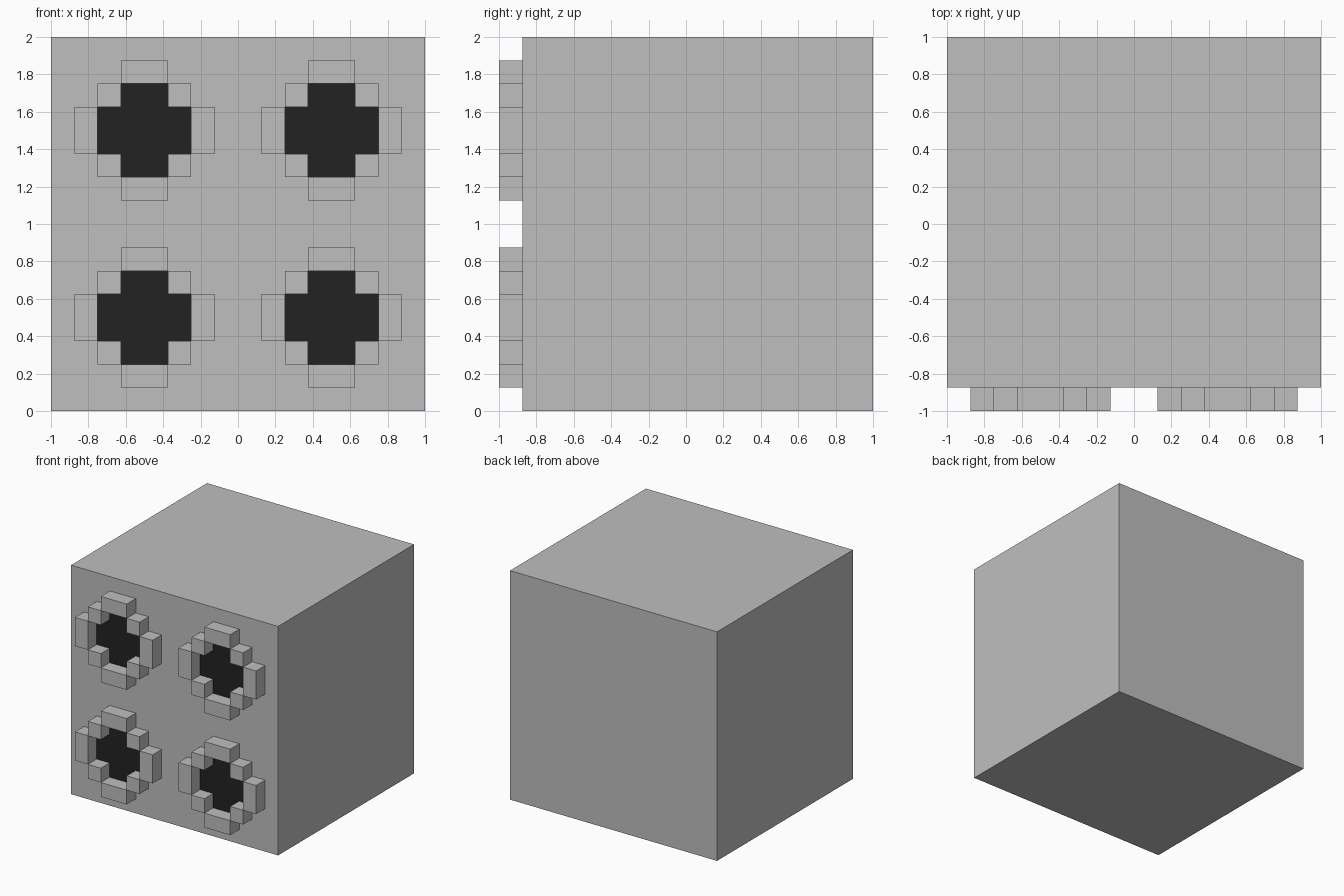
import bpy, bmesh
from mathutils import Matrix, Vector

default = bpy.data.objects.get("Cube")
if default:
    bpy.data.objects.remove(default, do_unlink=True)


def make_material(name, value):
    mat = bpy.data.materials.new(name)
    mat.use_nodes = True
    colour = (value, value, value, 1)
    mat.diffuse_color = colour
    mat.node_tree.nodes["Principled BSDF"].inputs["Base Color"].default_value = colour
    return mat


grey = make_material("light grey", 0.521)
black = make_material("near black", 0.016)

FACE_Y = -0.875   # front face of the block
RIM_Y = -1.0      # front of the raised rims


def add_box(bm, x0, x1, y0, y1, z0, z1):
    size = Vector((x1 - x0, y1 - y0, z1 - z0))
    centre = Vector((x0 + x1, y0 + y1, z0 + z1)) / 2
    bmesh.ops.create_cube(bm, size=1, matrix=Matrix.Translation(centre) @ Matrix.Diagonal(size).to_4x4())


def finish(bm, name, mat, location=(0, 0, 0)):
    bmesh.ops.recalc_face_normals(bm, faces=bm.faces[:])
    mesh = bpy.data.meshes.new(name)
    bm.to_mesh(mesh)
    bm.free()
    mesh.materials.append(mat)
    obj = bpy.data.objects.new(name, mesh)
    obj.location = location
    bpy.context.collection.objects.link(obj)


# Main block
block = bmesh.new()
add_box(block, -1, 1, FACE_Y, 1, 0, 2)
finish(block, "block", grey)


def make_rim(name, location):
    # Stepped ring: four long bars and four corner posts
    bm = bmesh.new()
    for s in (-1, 1):
        near, far = sorted((s * 0.25, s * 0.375))
        add_box(bm, near, far, RIM_Y, FACE_Y, -0.125, 0.125)
        add_box(bm, -0.125, 0.125, RIM_Y, FACE_Y, near, far)
        for t in (-1, 1):
            x0, x1 = sorted((s * 0.125, s * 0.25))
            z0, z1 = sorted((t * 0.125, t * 0.25))
            add_box(bm, x0, x1, RIM_Y, FACE_Y, z0, z1)
    finish(bm, name, grey, location)


def make_hole(name, location):
    # Thin dark cross filling the ring
    a, b = 0.125, 0.25
    outline = [(-a, -b), (a, -b), (a, -a), (b, -a), (b, a), (a, a),
               (a, b), (-a, b), (-a, a), (-b, a), (-b, -a), (-a, -a)]
    bm = bmesh.new()
    face = bm.faces.new([bm.verts.new((x, FACE_Y, z)) for x, z in outline])
    result = bmesh.ops.extrude_face_region(bm, geom=[face])
    moved = [v for v in result["geom"] if isinstance(v, bmesh.types.BMVert)]
    bmesh.ops.translate(bm, verts=moved, vec=(0, -0.004, 0))
    finish(bm, name, black, location)


# Four sockets on the front
for level, z in (("lower", 0.5), ("upper", 1.5)):
    for side, x in (("right", -0.5), ("left", 0.5)):
        make_rim(f"{level}_{side}_rim", (x, 0, z))
        make_hole(f"{level}_{side}_hole", (x, 0, z))
